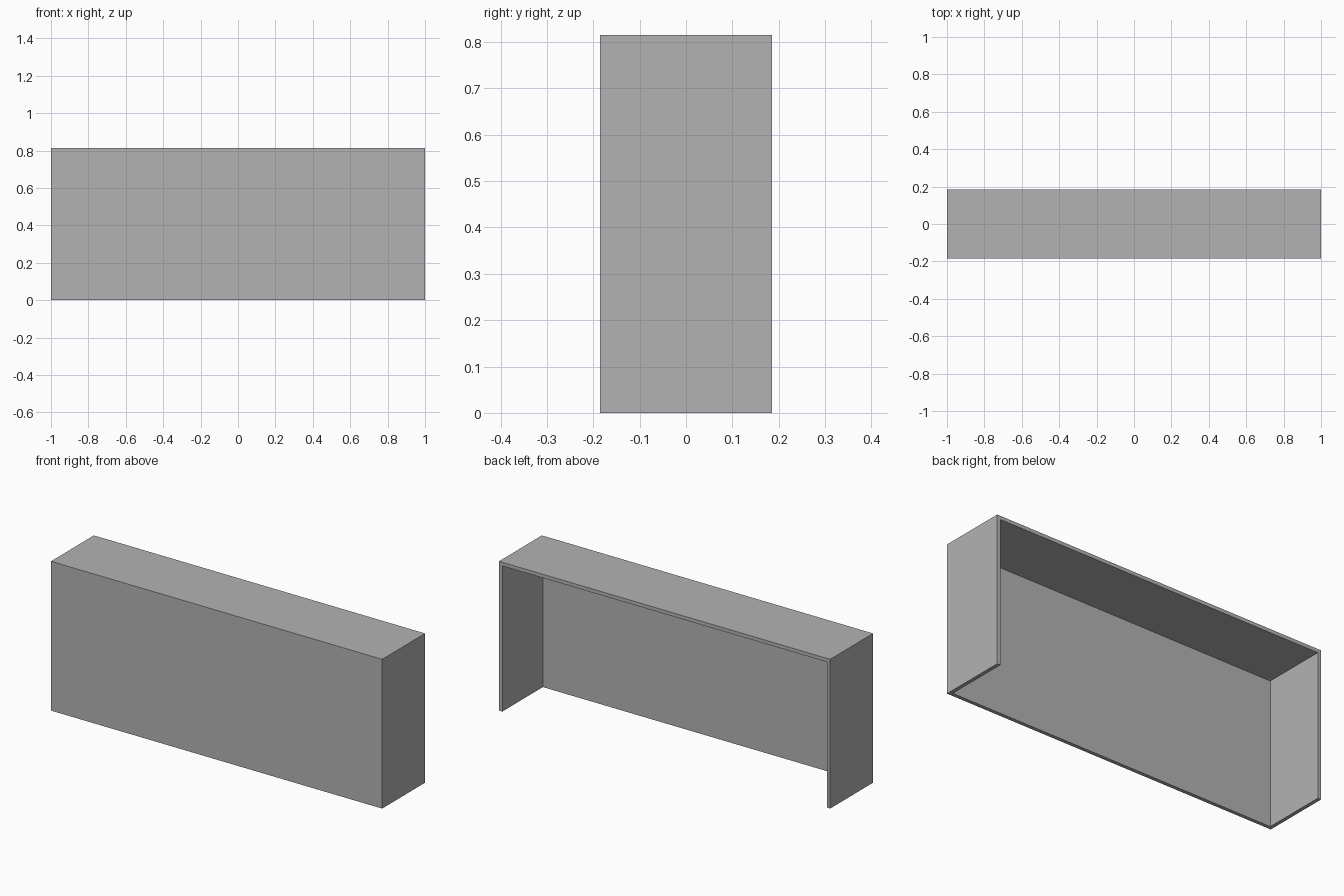
import bpy

if "Cube" in bpy.data.objects:
    bpy.data.objects.remove(bpy.data.objects["Cube"])

W, D, H, T = 2.0, 0.37, 0.815, 0.02  # overall size and board thickness

grey = bpy.data.materials.new("grey")
grey.diffuse_color = (0.45, 0.45, 0.45, 1)
grey.use_nodes = True
grey.node_tree.nodes["Principled BSDF"].inputs["Base Color"].default_value = grey.diffuse_color


def board(name, lo, hi):
    """Box between two opposite corners."""
    bpy.ops.mesh.primitive_cube_add(size=1, location=[(a + b) / 2 for a, b in zip(lo, hi)])
    ob = bpy.context.object
    ob.name = ob.data.name = name
    ob.scale = [b - a for a, b in zip(lo, hi)]
    bpy.ops.object.transform_apply(location=False, rotation=False, scale=True)
    ob.data.materials.append(grey)
    return ob


# Solid shell, open at the back and underneath
shell = board("desk_shell", (-W / 2, -D / 2, 0), (W / 2, D / 2, H))

# Hollow between the side panels, behind the front panel and under the top
hollow = board("hollow_cutter", (-W / 2 + T, -D / 2 + T, -0.1), (W / 2 - T, D / 2 + 0.1, H - T))
hollow.hide_render = True
hollow.hide_set(True)

cut = shell.modifiers.new("hollow", 'BOOLEAN')
cut.operation = 'DIFFERENCE'
cut.solver = 'EXACT'
cut.object = hollow
